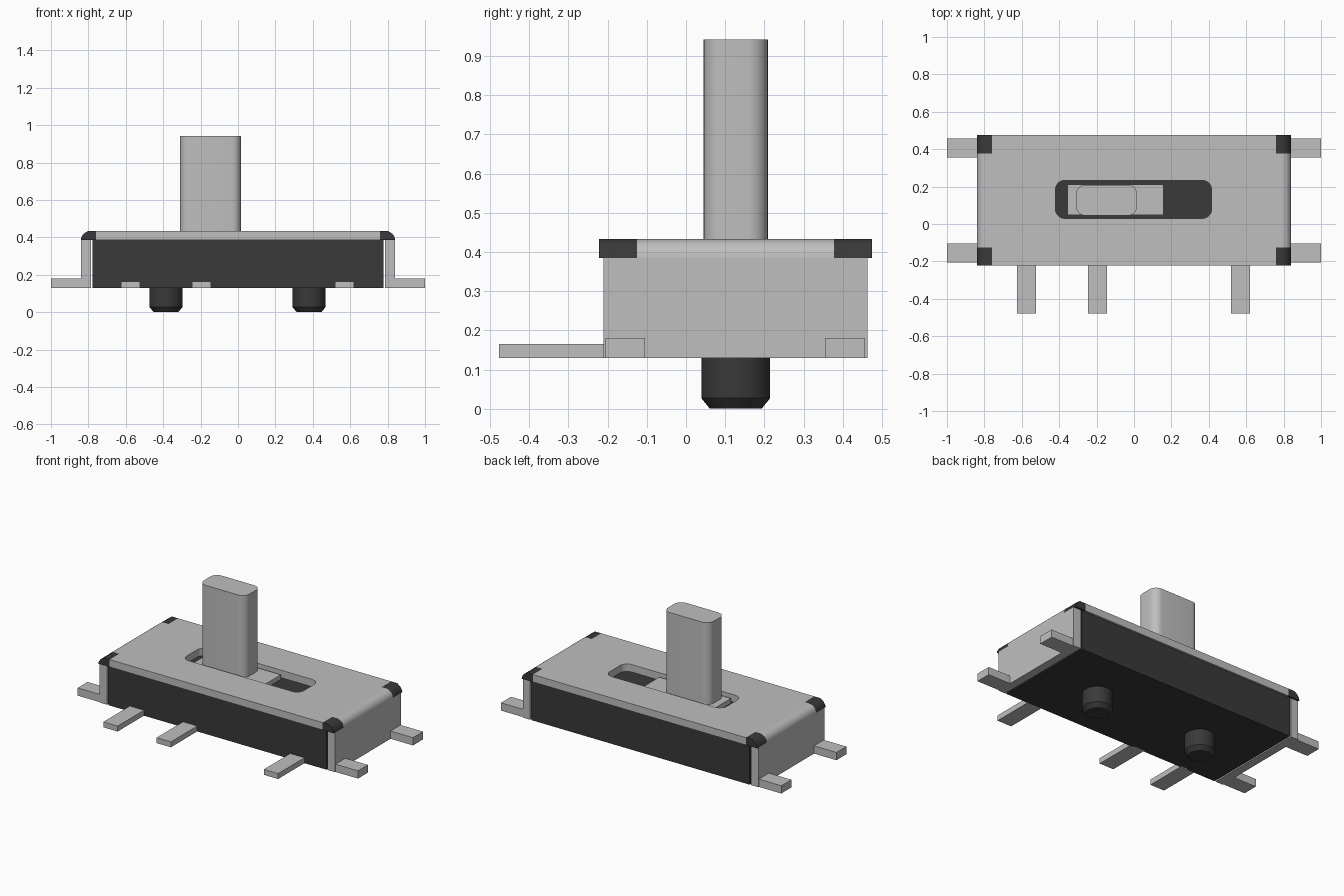
import bpy, bmesh, math
from mathutils import Vector

cube = bpy.data.objects.get("Cube")
if cube:
    bpy.data.objects.remove(cube, do_unlink=True)


def material(name, value):
    m = bpy.data.materials.new(name)
    m.use_nodes = True
    color = (value, value, value, 1)
    m.diffuse_color = color
    m.node_tree.nodes["Principled BSDF"].inputs["Base Color"].default_value = color
    return m


METAL = material("light grey metal", 0.52)
PLASTIC = material("black plastic", 0.041)

FRONT, BACK = -0.21, 0.463      # housing depth
LIP_FRONT, LIP_BACK = -0.222, 0.475
BASE, LID, TOP = 0.13, 0.385, 0.433


def finish(name, bm, mat):
    bmesh.ops.recalc_face_normals(bm, faces=bm.faces)
    mesh = bpy.data.meshes.new(name)
    bm.to_mesh(mesh)
    bm.free()
    mesh.materials.append(mat)
    ob = bpy.data.objects.new(name, mesh)
    bpy.context.collection.objects.link(ob)
    bpy.ops.object.select_all(action='DESELECT')
    ob.select_set(True)
    bpy.context.view_layer.objects.active = ob
    bpy.ops.object.shade_smooth_by_angle(angle=math.radians(35))
    return ob


def prism(name, loops, low, high, mat, along='Z'):
    """Extrude an outline, with optional hole loops, along Z or Y."""
    bm = bmesh.new()
    place = (lambda p: (p[0], p[1], low)) if along == 'Z' else (lambda p: (p[0], low, p[1]))
    edges = []
    for loop in loops:
        vs = [bm.verts.new(place(p)) for p in loop]
        edges += [bm.edges.new((vs[i - 1], vs[i])) for i in range(len(vs))]
    if len(loops) == 1:
        bm.faces.new(vs)
    else:
        bmesh.ops.triangle_fill(bm, use_beauty=True, edges=edges)
    ext = bmesh.ops.extrude_face_region(bm, geom=bm.faces[:])
    step = Vector((0, 0, high - low) if along == 'Z' else (0, high - low, 0))
    moved = [g for g in ext["geom"] if isinstance(g, bmesh.types.BMVert)]
    bmesh.ops.translate(bm, verts=moved, vec=step)
    return finish(name, bm, mat)


def box(name, x, y, z, mat):
    x0, x1 = sorted(x)
    return prism(name, [[(x0, y[0]), (x1, y[0]), (x1, y[1]), (x0, y[1])]], z[0], z[1], mat)


def rounded(x0, x1, y0, y1, r, steps=8):
    """Rounded rectangle outline."""
    pts = []
    corners = [(x1 - r, y1 - r), (x0 + r, y1 - r), (x0 + r, y0 + r), (x1 - r, y0 + r)]
    for q, (cx, cy) in enumerate(corners):
        for i in range(steps + 1):
            a = math.pi / 2 * (q + i / steps)
            pts.append((cx + r * math.cos(a), cy + r * math.sin(a)))
    return pts


# Housing
box("housing", (-0.778, 0.778), (FRONT, BACK), (BASE, LID), PLASTIC)

# Cover plate with stepped corners and a slot
wide, narrow, y_in0, y_in1 = 0.79, 0.76, -0.125, 0.378
half = [(narrow, LIP_FRONT), (narrow, y_in0), (wide, y_in0),
        (wide, y_in1), (narrow, y_in1), (narrow, LIP_BACK)]
outline = half + [(-x, y) for x, y in reversed(half)]
prism("cover_plate", [outline, rounded(-0.42, 0.415, 0.03, 0.233, 0.05)], LID, TOP, METAL)

for s, side in ((1, "left"), (-1, "right")):
    # Folded end walls with a rounded shoulder
    box(side + "_end_wall", (s * 0.787, s * 0.84), (FRONT, BACK), (BASE, LID), METAL)
    arc = [(s * (wide + 0.05 * math.cos(t)), LID + 0.048 * math.sin(t))
           for t in [math.pi / 2 * i / 8 for i in range(9)]]
    prism(side + "_shoulder", [[(s * wide, LID)] + arc], y_in0, y_in1, METAL, 'Y')

    for end, corner_y, foot_y in (("front", (LIP_FRONT, y_in0), (-0.205, -0.105)),
                                  ("back", (y_in1, LIP_BACK), (0.355, 0.457))):
        # Dark chamfered corners
        shape = [(0.76, LID), (0.84, LID), (0.838, 0.398), (0.825, 0.418), (0.803, TOP), (0.76, TOP)]
        prism(f"{side}_{end}_corner", [[(s * x, z) for x, z in shape]],
              corner_y[0], corner_y[1], PLASTIC, 'Y')
        # Mounting feet
        box(f"{side}_{end}_foot", (s * 0.835, s), foot_y, (BASE, 0.18), METAL)

# Contact pins
for i, x in enumerate((-0.575, -0.195, 0.57)):
    box(f"contact_pin_{i + 1}", (x - 0.051, x + 0.051), (-0.478, FRONT + 0.01), (BASE, 0.165), METAL)

# Slider and its knob
box("slider", (-0.355, 0.157), (0.048, 0.212), (LID - 0.01, 0.415), METAL)
prism("knob", [rounded(-0.31, 0.017, 0.045, 0.209, 0.05)], 0.40, 0.943, METAL)

# Locating pegs, lathed with a chamfered tip
for side, x in (("right", -0.385), ("left", 0.38)):
    bm = bmesh.new()
    rings = []
    for r, z in ((0.066, 0), (0.088, 0.027), (0.088, BASE + 0.01)):
        rings.append([bm.verts.new((x + r * math.cos(a), 0.127 + r * math.sin(a), z))
                      for a in [math.tau * i / 32 for i in range(32)]])
    for lo, hi in zip(rings, rings[1:]):
        for i in range(32):
            bm.faces.new((lo[i - 1], lo[i], hi[i], hi[i - 1]))
    bm.faces.new(rings[0])
    bm.faces.new(rings[-1])
    finish(side + "_locating_peg", bm, PLASTIC)
